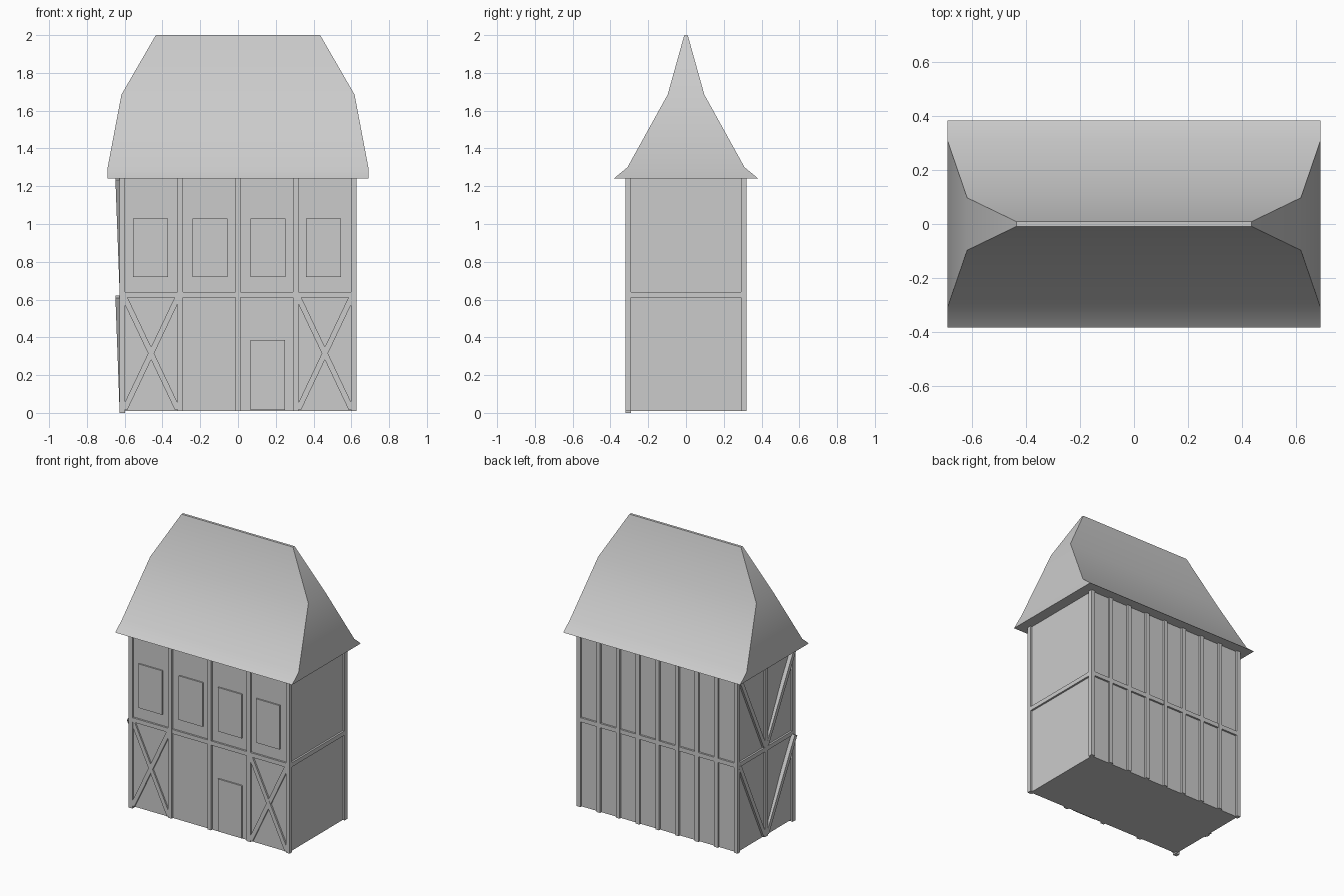
import bpy, bmesh, math
from mathutils import Matrix, Vector

if "Cube" in bpy.data.objects:
    bpy.data.objects.remove(bpy.data.objects["Cube"])


def mesh_object(name, bm):
    bmesh.ops.recalc_face_normals(bm, faces=bm.faces)
    me = bpy.data.meshes.new(name)
    bm.to_mesh(me)
    bm.free()
    ob = bpy.data.objects.new(name, me)
    bpy.context.collection.objects.link(ob)
    return ob


def box(name, x0, x1, y0, y1, z0, z1):
    bm = bmesh.new()
    m = Matrix.Translation(((x0 + x1) / 2, (y0 + y1) / 2, (z0 + z1) / 2))
    bmesh.ops.create_cube(bm, size=1, matrix=m @ Matrix.Diagonal((x1 - x0, y1 - y0, z1 - z0, 1)))
    return mesh_object(name, bm)


def beam(name, a, b, width, depth, outward):
    # Straight timber from a to b, lying against a wall that faces outward
    a, b = Vector(a), Vector(b)
    d = (b - a).normalized()
    side = d.cross(Vector(outward)).normalized()
    out = side.cross(d)
    m = Matrix((side, out, d)).transposed().to_4x4()
    m.translation = (a + b) / 2
    bm = bmesh.new()
    bmesh.ops.create_cube(bm, size=1, matrix=m @ Matrix.Diagonal((width, depth, (b - a).length, 1)))
    return mesh_object(name, bm)


BASE, TOP = 0.01, 1.245
X, Y = 0.613, 0.307          # wall planes and post centres
H = 0.0145                   # half a timber

# Walls
box("walls", -X, X, -Y, Y, BASE, TOP)

# Front posts, including corners
for i in range(5):
    x = -X + i * X / 2
    box("front_post", x - H, x + H, -Y - H, -Y + H, 0 if i == 0 else BASE, TOP)

# Back posts, closely spaced
for i in range(9):
    x = -X + i * X / 4
    box("back_post", x - H, x + H, Y - H, Y + H, BASE, TOP)

# Middle rails round the house
for s in (-1, 1):
    box("long_rail", -X, X, s * Y - 0.013, s * Y + 0.013, 0.61, 0.64)
    box("end_rail", s * X - 0.013, s * X + 0.013, -Y, Y, 0.61, 0.64)

# Crossed braces in the outer lower front bays
for s in (-1, 1):
    xa, xb = s * 0.60, s * 0.32
    beam("cross_brace", (xa, -Y, 0.61), (xb, -Y, 0.02), 0.029, 0.021, (0, -1, 0))
    beam("cross_brace", (xa, -Y, 0.02), (xb, -Y, 0.61), 0.029, 0.024, (0, -1, 0))

# Left end: centre post and V braces on both storeys
box("left_centre_post", -X - H, -X + H, -H, H, BASE, TOP)
for z0, z1 in ((0.02, 0.615), (0.65, 1.24)):
    beam("left_brace_back", (-X - 0.002, 0.295, z1), (-X - 0.002, 0.015, z0), 0.029, 0.026, (-1, 0, 0))
    beam("left_brace_front", (-X - 0.022, -0.30, z1), (-X, -0.015, z0), 0.029, 0.028, (-1, 0, 0))

# Window and door panels
for x in (-0.463, -0.148, 0.158, 0.453):
    box("window", x - 0.0925, x + 0.0925, -Y - 0.01, -Y + 0.01, 0.72, 1.03)
box("door", 0.065, 0.25, -Y - 0.01, -Y + 0.01, 0.015, 0.385)

# Bell-cast roof with clipped, inward-leaning ends
rings = [(0.69, 0.383, 1.24), (0.69, 0.31, 1.30), (0.617, 0.097, 1.685), (0.435, 0.009, 2.0)]
bm = bmesh.new()
loops = [[bm.verts.new((sx * x, sy * y, z)) for sx, sy in ((-1, -1), (1, -1), (1, 1), (-1, 1))]
         for x, y, z in rings]
for lo, hi in zip(loops, loops[1:]):
    for i in range(4):
        j = (i + 1) % 4
        bm.faces.new((lo[i], lo[j], hi[j], hi[i]))
bm.faces.new(loops[0])
bm.faces.new(loops[-1])
roof = mesh_object("roof", bm)
bpy.context.view_layer.objects.active = roof
roof.select_set(True)
bpy.ops.object.shade_smooth_by_angle(angle=math.radians(35))
